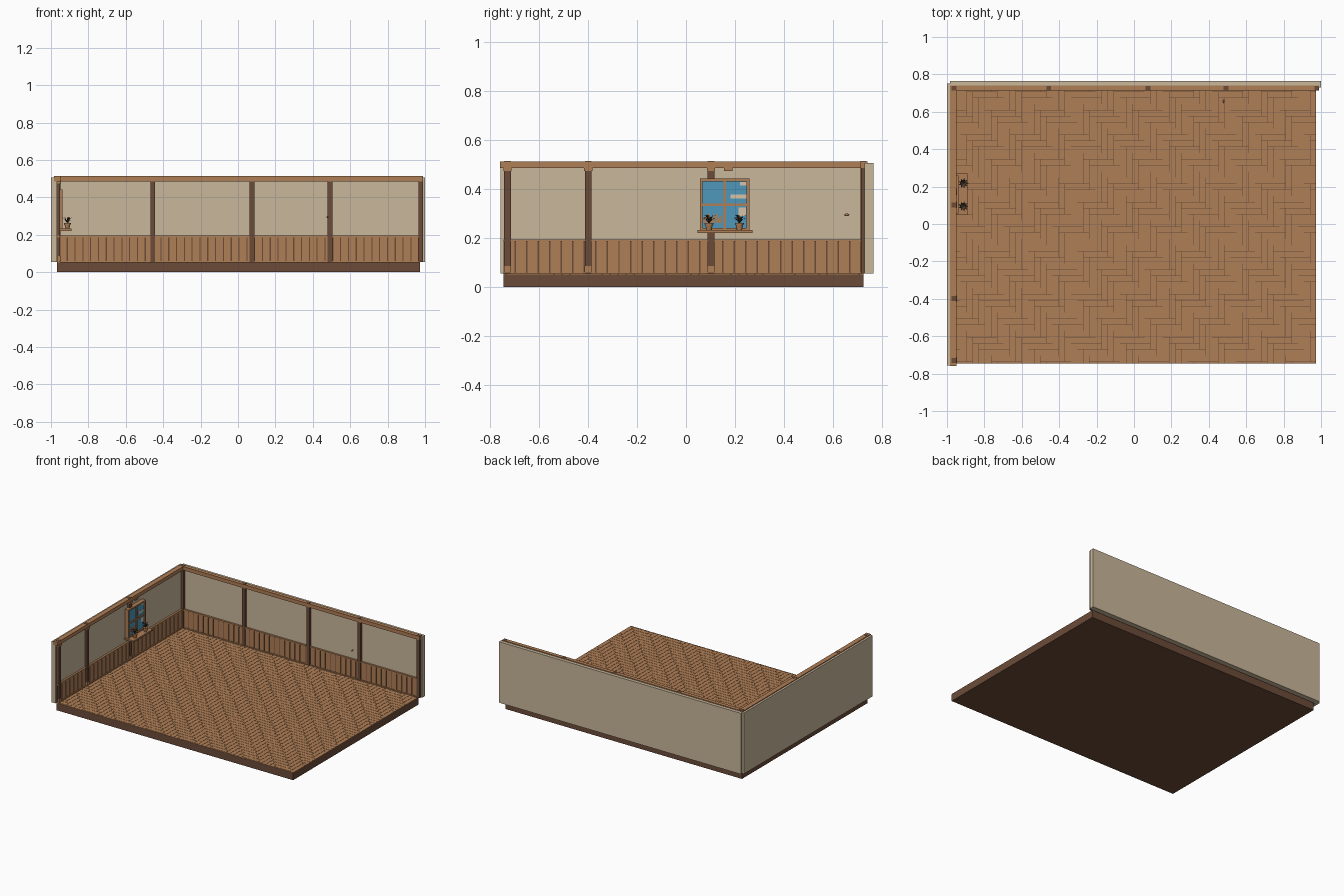
import bpy
import bmesh
import math
from mathutils import Matrix, Vector

default_cube = bpy.data.objects.get("Cube")
if default_cube:
    bpy.data.objects.remove(default_cube, do_unlink=True)


def material(name, red, green, blue):
    """Flat material from display colour values, converted to linear."""
    linear = [((c / 255 + 0.055) / 1.055) ** 2.4 for c in (red, green, blue)]
    mat = bpy.data.materials.new(name)
    mat.use_nodes = True
    mat.diffuse_color = (*linear, 1)
    shader = next(n for n in mat.node_tree.nodes if n.type == "BSDF_PRINCIPLED")
    shader.inputs["Base Color"].default_value = (*linear, 1)
    shader.inputs["Roughness"].default_value = 0.9
    return mat


plaster = material("beige plaster", 202, 184, 155)
oak = material("light brown wood", 175, 126, 86)
walnut = material("dark brown wood", 107, 75, 57)
glass = material("blue glass", 78, 152, 186)
cloud = material("pale cloud", 215, 196, 168)
leaf = material("dark leaf", 72, 54, 42)


def add_box(bm, xs, ys, zs):
    size = Vector((xs[1] - xs[0], ys[1] - ys[0], zs[1] - zs[0]))
    centre = Vector((xs[0] + xs[1], ys[0] + ys[1], zs[0] + zs[1])) / 2
    matrix = Matrix.Translation(centre) @ Matrix.Diagonal((*size, 1))
    bmesh.ops.create_cube(bm, size=1, matrix=matrix)


def finish(name, bm, mat):
    mesh = bpy.data.meshes.new(name)
    bm.to_mesh(mesh)
    bm.free()
    mesh.materials.append(mat)
    obj = bpy.data.objects.new(name, mesh)
    bpy.context.collection.objects.link(obj)
    return obj


def boxes(name, mat, spans):
    bm = bmesh.new()
    for xs, ys, zs in spans:
        add_box(bm, xs, ys, zs)
    return finish(name, bm, mat)


def around(centre, width):
    return (centre - width / 2, centre + width / 2)


# Floor slab
left, right, front, back = -0.967, 0.974, -0.745, 0.725
floor_top = 0.055
boxes("floor_slab", walnut, [((left, right), (front, back), (0, floor_top - 0.003))])

# Herringbone floor planks, clipped to the slab
pitch, gap, count = 0.0328, 0.0018, 4
origin_x, origin_y = -0.862, -0.375
bm = bmesh.new()


def add_plank(col, row, cols, rows):
    x0 = max(origin_x + col * pitch + gap / 2, left)
    x1 = min(origin_x + (col + cols) * pitch - gap / 2, right)
    y0 = max(origin_y + row * pitch + gap / 2, front)
    y1 = min(origin_y + (row + rows) * pitch - gap / 2, back)
    if x1 - x0 > gap and y1 - y0 > gap:
        add_box(bm, (x0, x1), (y0, y1), (floor_top - 0.003, floor_top))


for step in range(-20, 70):
    for repeat in range(-10, 20):
        shift = repeat * 2 * count
        add_plank(shift - step, step, count, 1)
        add_plank(step, count - step + shift, 1, count)
finish("herringbone_planks", bm, oak)

# Plastered walls
wall_z = (floor_top, 0.507)
boxes("back_wall", plaster, [((-0.985, 1), (0.73, 0.765), wall_z)])
boxes("left_wall", plaster, [((-1, -0.968), (-0.757, 0.75), wall_z)])

# Top beams
beam_z = (0.486, 0.513)
boxes("back_beam", oak, [((-0.985, 0.99), (0.713, 0.741), beam_z)])
boxes("left_beam", oak, [((-0.985, -0.95), (-0.76, 0.741), beam_z)])

# Wall posts, with tops just showing through the beams
post_z = (floor_top, beam_z[1] + 0.001)
back_posts = [-0.455, 0.075, 0.492, 0.977]
left_posts = [-0.729, -0.399, 0.102]
boxes("back_posts", walnut, [(around(x, 0.025), (0.714, 0.738), post_z) for x in back_posts])
boxes("left_posts", walnut, [((-0.977, -0.951), around(y, 0.027), post_z) for y in left_posts])
boxes("corner_post", walnut, [((-0.977, -0.948), (0.713, 0.737), post_z)])

# Brackets under the left beam and feet of the left posts
bracket_x = (-0.97, -0.947)
boxes("beam_brackets", oak,
      [(bracket_x, around(y, 0.034), (0.474, 0.49)) for y in left_posts + [0.172]])
boxes("post_feet", oak,
      [(bracket_x, around(y, 0.03), (0.06, 0.086)) for y in left_posts])

# Wainscot: dark backing, vertical boards, cap rail and skirting
panel_z = (floor_top, 0.187)
cap_z = (0.185, 0.195)
base_z = (floor_top, 0.061)
boxes("back_wainscot_backing", walnut, [((-0.968, 0.985), (0.724, 0.731), panel_z)])
boxes("left_wainscot_backing", walnut, [((-0.969, -0.962), (-0.745, 0.73), panel_z)])


def board_spans(start, end, number):
    width = (end - start) / number
    return [around(start + (i + 0.5) * width, width - 0.006) for i in range(number)]


boxes("back_wainscot_boards", oak,
      [(s, (0.72, 0.725), panel_z) for s in board_spans(-0.955, 0.966, 46)])
boxes("left_wainscot_boards", oak,
      [((-0.963, -0.958), s, panel_z) for s in board_spans(-0.745, 0.716, 31)])
boxes("back_rails", oak,
      [((-0.96, 0.966), (0.716, 0.731), z) for z in (cap_z, base_z)])
boxes("left_rails", oak,
      [((-0.969, -0.953), (-0.745, 0.72), z) for z in (cap_z, base_z)])

# Window frame, glazing bars and glass
win_y, win_z = (0.057, 0.259), (0.23, 0.443)
mid_y, mid_z, bar = sum(win_y) / 2, sum(win_z) / 2, 0.011
frame_x, bar_x = (-0.969, -0.938), (-0.969, -0.941)
frame = [(frame_x, (y, y + bar), win_z) for y in (win_y[0], win_y[1] - bar)]
frame += [(frame_x, win_y, (z, z + bar)) for z in (win_z[0], win_z[1] - bar)]
frame += [(bar_x, around(mid_y, bar), win_z), (bar_x, win_y, around(mid_z, bar))]
boxes("window_frame", oak, frame)
boxes("window_glass", glass, [((-0.952, -0.947), win_y, win_z)])

# Small pale clouds and a low hedge seen through the glass
cloud_x = (-0.948, -0.946)
boxes("window_clouds", cloud,
      [(cloud_x, (0.22, 0.247), (0.415, 0.43)),
       (cloud_x, (0.182, 0.247), (0.362, 0.378)),
       (cloud_x, (0.215, 0.245), (0.29, 0.325))])
boxes("window_hedge", oak,
      [(cloud_x, around(0.074 + 0.01 * i, 0.008), (0.262, 0.284 + 0.008 * (i % 3)))
       for i in range(8)])

# Window sill
boxes("window_sill", oak, [((-0.969, -0.889), (0.047, 0.271), (0.221, 0.233))])

# Potted plants on the sill
for number, plant_y in enumerate((0.094, 0.218)):
    base = Vector((-0.912, plant_y, 0.233))
    bm = bmesh.new()
    bmesh.ops.create_cone(bm, cap_ends=True, segments=12, radius1=0.011, radius2=0.016,
                          depth=0.027, matrix=Matrix.Translation(base + Vector((0, 0, 0.0135))))
    bmesh.ops.create_cone(bm, cap_ends=True, segments=12, radius1=0.018, radius2=0.018,
                          depth=0.006, matrix=Matrix.Translation(base + Vector((0, 0, 0.026))))
    finish(f"plant_pot_{number + 1}", bm, oak)
    bm = bmesh.new()
    root = base + Vector((0, 0, 0.027))
    for i in range(9):
        turn = Matrix.Rotation(math.tau * i / 9, 3, "Z")
        rise = 0.018 + 0.007 * (i % 3)
        outline = [(0, 0, 0), (0.014, -0.005, rise), (0.027, 0, rise + 0.002), (0.014, 0.005, rise)]
        bm.faces.new([bm.verts.new(root + turn @ Vector(p)) for p in outline])
    leaves = finish(f"plant_leaves_{number + 1}", bm, leaf)
    thickness = leaves.modifiers.new("thickness", "SOLIDIFY")
    thickness.thickness = 0.001

# Small rounded knob by the back wall
bm = bmesh.new()
knob_matrix = Matrix.Translation((0.479, 0.656, 0.295)) @ Matrix.Diagonal((0.005, 0.011, 0.005, 1))
bmesh.ops.create_uvsphere(bm, u_segments=12, v_segments=8, radius=1, matrix=knob_matrix)
knob = finish("wall_knob", bm, oak)
for polygon in knob.data.polygons:
    polygon.use_smooth = True
